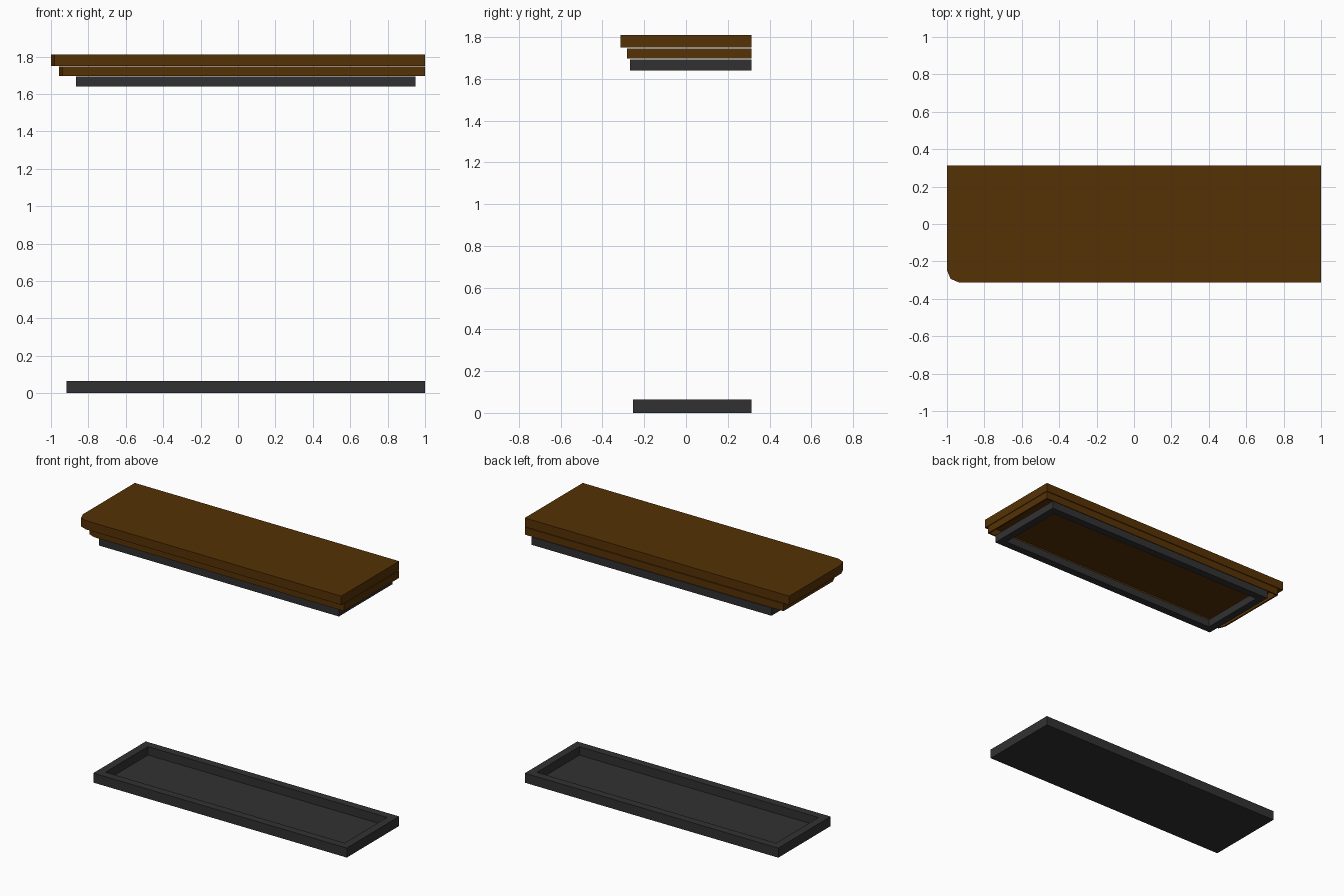
import bpy, bmesh, math

if "Cube" in bpy.data.objects:
    bpy.data.objects.remove(bpy.data.objects["Cube"])


def material(name, rgb):
    m = bpy.data.materials.new(name)
    m.diffuse_color = (*rgb, 1.0)
    m.use_nodes = True
    m.node_tree.nodes["Principled BSDF"].inputs["Base Color"].default_value = m.diffuse_color
    return m


BROWN = material("dark brown wood", (0.091, 0.031, 0.0015))
GREY = material("charcoal grey", (0.031, 0.031, 0.031))


def outline(x0, x1, y0, y1, r=0.0, seg=2):
    """Rectangle whose front left corner may be rounded."""
    pts = [(x1, y0), (x1, y1), (x0, y1)]
    for i in range(seg + 1):
        a = math.pi + i * math.pi / 2 / seg
        pts.append((x0 + r + r * math.cos(a), y0 + r + r * math.sin(a)))
    return pts if r else pts[:4]


def build(name, mat, layers, caps=False):
    """Bridge (outline, height) layers; cap both ends or close into a ring."""
    bm = bmesh.new()
    rings = [[bm.verts.new((x, y, z)) for x, y in pts] for pts, z in layers]
    if caps:
        bm.faces.new(rings[0])
        bm.faces.new(rings[-1])
    else:
        rings.append(rings[0])
    n = len(rings[0])
    for a, b in zip(rings, rings[1:]):
        for i in range(n):
            j = (i + 1) % n
            bm.faces.new((a[i], a[j], b[j], b[i]))
    bmesh.ops.recalc_face_normals(bm, faces=bm.faces)
    me = bpy.data.meshes.new(name)
    bm.to_mesh(me)
    bm.free()
    me.materials.append(mat)
    ob = bpy.data.objects.new(name, me)
    bpy.context.collection.objects.link(ob)


BACK = 0.313
# Solid wooden top
o = outline(-1.0, 1.0, -0.313, BACK, 0.066)
build("top_board", BROWN, [(o, 1.750), (o, 1.810)], caps=True)

# Hollow wooden border under the top
o = outline(-0.957, 1.0, -0.283, BACK, 0.066)
i = outline(-0.947, 0.99, -0.273, BACK - 0.01, 0.056)
build("lower_border", BROWN, [(o, 1.696), (o, 1.746), (i, 1.746), (i, 1.696)])

# Open frame below the border
o = outline(-0.866, 0.95, -0.267, BACK)
i = outline(-0.814, 0.898, -0.215, BACK - 0.052)
build("upper_frame", GREY, [(o, 1.640), (o, 1.693), (i, 1.693), (i, 1.640)])

# Shallow base tray on the floor
o = outline(-0.917, 1.0, -0.253, BACK)
i = outline(-0.863, 0.946, -0.199, BACK - 0.054)
build("base_tray", GREY, [(o, 0.0), (o, 0.065), (i, 0.065), (i, 0.007)], caps=True)
